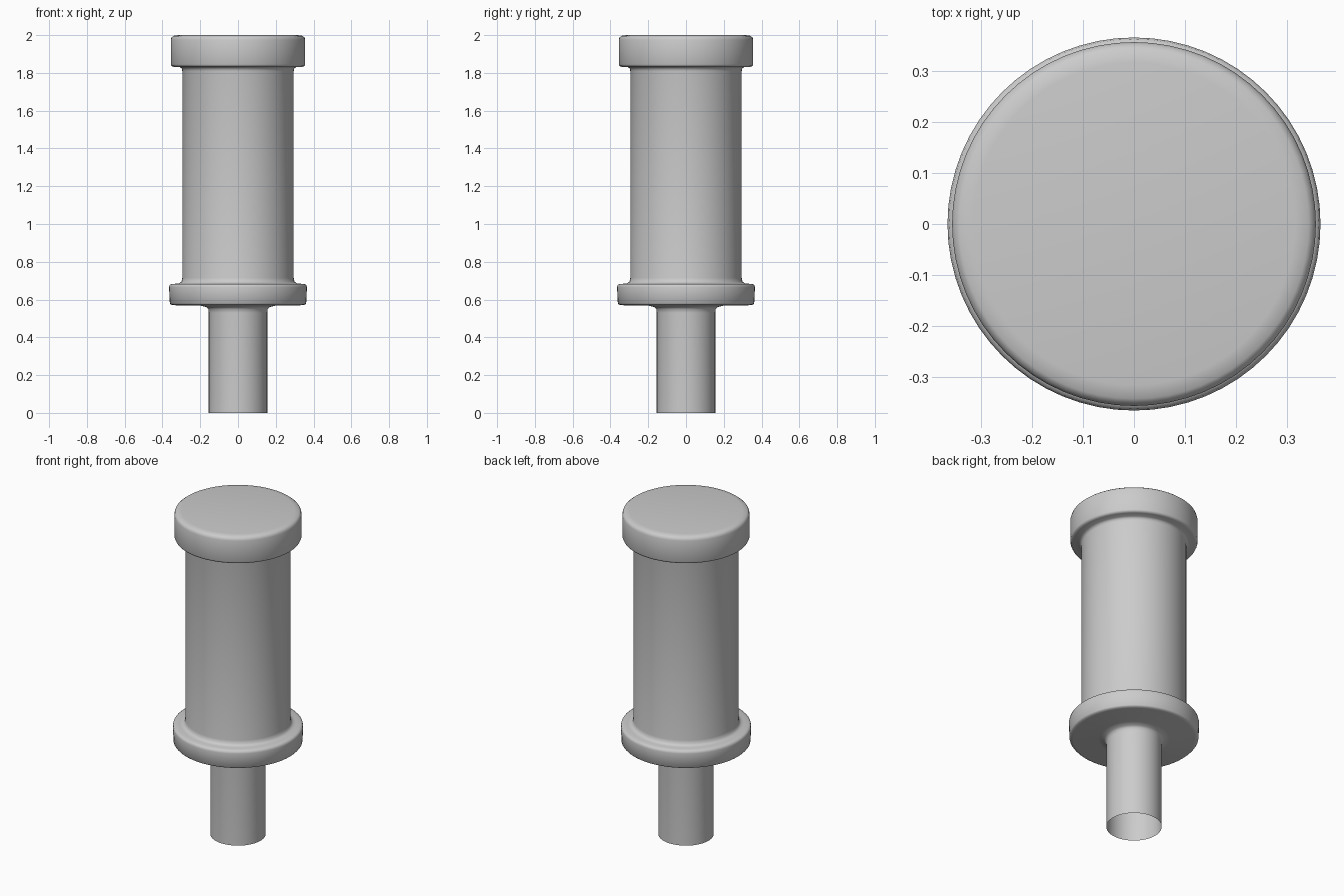
import bpy, bmesh
from math import tau
from mathutils import Matrix

if "Cube" in bpy.data.objects:
    bpy.data.objects.remove(bpy.data.objects["Cube"])

# Half outline (radius, height), from the open stem foot to the cap centre
PROFILE = [
    # stem with small fillet under the collar
    (0.155, 0.0), (0.155, 0.53), (0.157, 0.55), (0.167, 0.56), (0.20, 0.568),
    # collar
    (0.34, 0.57), (0.355, 0.573), (0.361, 0.58), (0.365, 0.665),
    (0.362, 0.678), (0.352, 0.683), (0.325, 0.684),
    # barrel with fillets at both ends
    (0.309, 0.687), (0.299, 0.695), (0.295, 0.715),
    (0.295, 1.81), (0.298, 1.823), (0.308, 1.83),
    # cap
    (0.34, 1.832), (0.352, 1.836), (0.356, 1.845), (0.356, 1.975),
    (0.352, 1.988), (0.342, 1.996), (0.315, 2.0), (0.0, 2.0),
]


def lathe(name, profile, segments=64):
    bm = bmesh.new()
    verts = [bm.verts.new((r, 0, z)) for r, z in profile]
    edges = [bm.edges.new(pair) for pair in zip(verts, verts[1:])]
    bmesh.ops.spin(bm, geom=verts + edges, cent=(0, 0, 0), axis=(0, 0, 1),
                   angle=tau, steps=segments, use_merge=False)
    bmesh.ops.remove_doubles(bm, verts=bm.verts, dist=1e-4)
    bmesh.ops.recalc_face_normals(bm, faces=bm.faces)
    # the stem foot is open, so make sure the normals face outward
    if max(bm.faces, key=lambda f: f.calc_center_median().z).normal.z < 0:
        bmesh.ops.reverse_faces(bm, faces=bm.faces)
    for face in bm.faces:
        face.smooth = True
    mesh = bpy.data.meshes.new(name)
    bm.to_mesh(mesh)
    bm.free()
    obj = bpy.data.objects.new(name, mesh)
    bpy.context.collection.objects.link(obj)
    return obj


# One continuous turned surface: stem, collar, barrel and cap
lathe("turned_peg", PROFILE)
